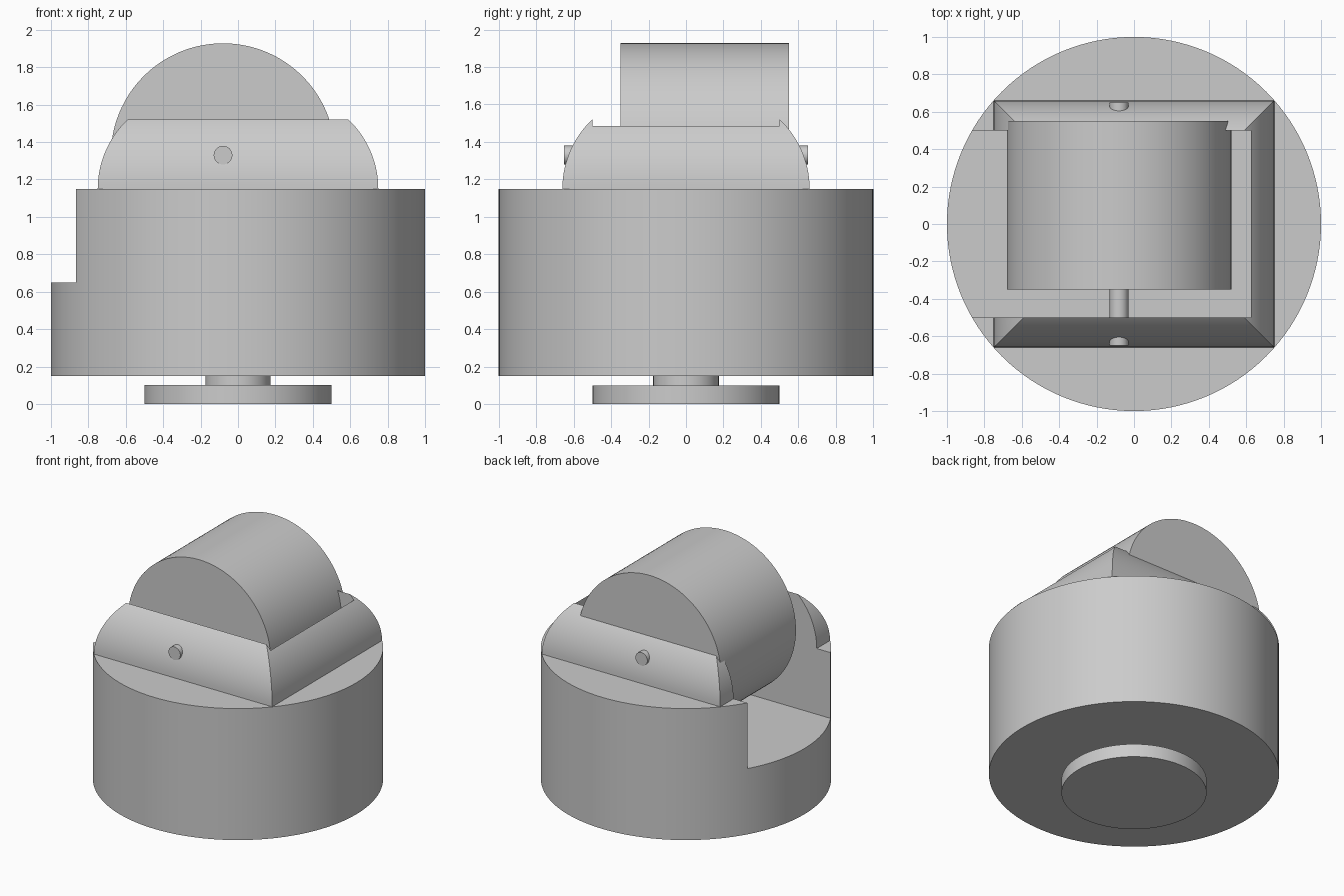
import bpy
import bmesh
import math

cube = bpy.data.objects.get("Cube")
if cube:
    bpy.data.objects.remove(cube, do_unlink=True)

grey = bpy.data.materials.new("plain grey")
grey.use_nodes = True
colour = (0.6, 0.6, 0.6, 1)
grey.diffuse_color = colour
grey.node_tree.nodes["Principled BSDF"].inputs["Base Color"].default_value = colour


def finish(obj, name):
    obj.name = name
    obj.data.materials.clear()
    obj.data.materials.append(grey)
    bpy.ops.object.select_all(action="DESELECT")
    obj.select_set(True)
    bpy.context.view_layer.objects.active = obj
    bpy.ops.object.shade_smooth_by_angle(angle=math.radians(30))


def cylinder(name, radius, depth, centre, lying=False, sides=96):
    turn = (math.pi / 2, 0, 0) if lying else (0, 0, 0)
    bpy.ops.mesh.primitive_cylinder_add(vertices=sides, radius=radius, depth=depth,
                                        location=centre, rotation=turn)
    obj = bpy.context.object
    finish(obj, name)
    return obj


def rounded_cap(name, half_x, half_y, base, radius, steps=20):
    """Rectangular block whose four sides curve inwards as they rise."""
    bm = bmesh.new()
    rings = []
    for i in range(steps + 1):
        a = math.radians(62) * i / steps
        inset = radius * (1 - math.cos(a))
        x, y, z = half_x - inset, half_y - inset, base + radius * math.sin(a)
        rings.append([bm.verts.new((sx * x, sy * y, z))
                      for sx, sy in ((-1, -1), (1, -1), (1, 1), (-1, 1))])
    for low, high in zip(rings, rings[1:]):
        for k in range(4):
            n = (k + 1) % 4
            bm.faces.new((low[k], low[n], high[n], high[k]))
    bm.faces.new(rings[0][::-1])
    bm.faces.new(rings[-1])
    mesh = bpy.data.meshes.new(name)
    bm.to_mesh(mesh)
    bm.free()
    obj = bpy.data.objects.new(name, mesh)
    bpy.context.collection.objects.link(obj)
    finish(obj, name)
    return obj


# Swivel foot
cylinder("foot_disc", 0.5, 0.1, (0, 0, 0.05))
cylinder("foot_neck", 0.175, 0.06, (0, 0, 0.125))

# Housing: round body with a curved cap
body = cylinder("housing_body", 1.0, 1.0, (0, 0, 0.65), sides=128)
cap = rounded_cap("housing_cap", 0.75, 0.66, 1.15, 0.51)

# Wheel pocket, open at the model's right side and at the top
bpy.ops.mesh.primitive_cube_add(size=1, location=(-0.4375, 0, 1.4))
pocket = bpy.context.object
pocket.name = "pocket_cutter"
pocket.scale = (2.125, 1.0, 1.5)
pocket.hide_render = True
for part in (body, cap):
    cut = part.modifiers.new("pocket", "BOOLEAN")
    cut.operation = "DIFFERENCE"
    cut.solver = "EXACT"
    cut.object = pocket
    bpy.context.view_layer.objects.active = part
    bpy.ops.object.modifier_apply(modifier=cut.name)
    finish(part, part.name)
bpy.data.objects.remove(pocket, do_unlink=True)

# Wheel and axle
cylinder("wheel", 0.6, 0.9, (-0.08, 0.1, 1.328), lying=True, sides=128)
cylinder("axle", 0.05, 1.3, (-0.08, 0, 1.33), lying=True, sides=32)
